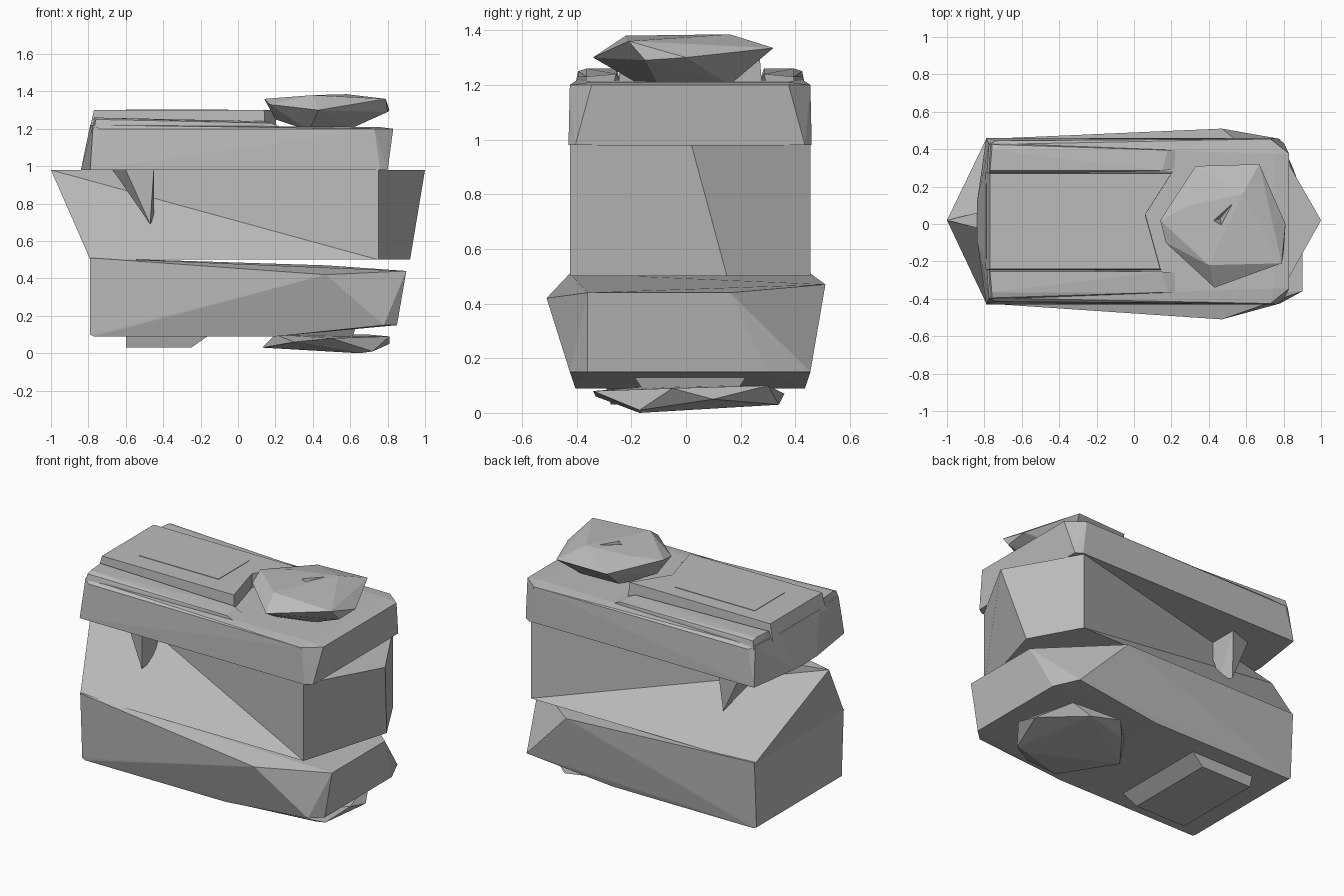
import bpy
import bmesh

# Remove the default object only
default_object = bpy.data.objects.get("Cube")
if default_object:
    bpy.data.objects.remove(default_object, do_unlink=True)

# Single flat colour
grey = bpy.data.materials.new("plain grey")
grey.use_nodes = True
grey.diffuse_color = (.5, .5, .5, 1)
grey.node_tree.nodes["Principled BSDF"].inputs["Base Color"].default_value = (.5, .5, .5, 1)

CENTRE_Y = .015


def finish(bm, name):
    """Turn a bmesh into a flat shaded grey object."""
    bmesh.ops.recalc_face_normals(bm, faces=bm.faces[:])
    mesh = bpy.data.meshes.new(name)
    bm.to_mesh(mesh)
    bm.free()
    mesh.materials.append(grey)
    part = bpy.data.objects.new(name, mesh)
    bpy.context.scene.collection.objects.link(part)
    return part


def faceted_block(name, points):
    """Convex faceted solid wrapped around a few corner points."""
    bm = bmesh.new()
    for point in points:
        bm.verts.new(point)
    result = bmesh.ops.convex_hull(bm, input=bm.verts[:])
    unused = [item for item in result["geom_interior"] if isinstance(item, bmesh.types.BMVert)]
    bmesh.ops.delete(bm, geom=unused, context="VERTS")
    return finish(bm, name)


def both_sides(points):
    """Corner points given as x, half width, z and repeated front and back."""
    return [(x, CENTRE_Y + side * width, z) for x, width, z in points for side in (-1, 1)]


def tapered_panel(name, outline, bottom, top, flare):
    """Prism with an outline that spreads slightly towards its base."""
    bm = bmesh.new()
    lower = [bm.verts.new((x * (1 + flare), y * (1 + flare), bottom)) for x, y in outline]
    upper = [bm.verts.new((x, y, top)) for x, y in outline]
    bm.faces.new(lower[::-1])
    bm.faces.new(upper)
    count = len(outline)
    for i in range(count):
        j = (i + 1) % count
        bm.faces.new((lower[i], lower[j], upper[j], upper[i]))
    return finish(bm, name)


def folded_body(name):
    """Body with pointed ends whose long sides fold inwards along a diagonal."""
    bm = bmesh.new()
    left_tip = bm.verts.new((-1, .02, .98))
    right_tip = bm.verts.new((1, .02, .98))
    right_foot = bm.verts.new((.92, .15, .5))
    foot_left, foot_right, top_right = [
        [bm.verts.new((x, CENTRE_Y + side * .44, z)) for side in (-1, 1)]
        for x, z in ((-.79, .5), (.75, .5), (.75, .98))
    ]
    for i in range(2):
        bm.faces.new((foot_left[i], foot_right[i], left_tip))
        bm.faces.new((foot_right[i], top_right[i], left_tip))
        bm.faces.new((foot_right[i], right_foot, right_tip, top_right[i]))
    bm.faces.new((*foot_left, left_tip))
    bm.faces.new((left_tip, top_right[0], right_tip, top_right[1]))
    bm.faces.new((foot_left[0], foot_left[1], foot_right[1], right_foot, foot_right[0]))
    return finish(bm, name)


# Lower body, bulging near its outlet end
faceted_block("lower_body", both_sides([
    (-.77, .42, .09), (-.79, .44, .51), (-.79, .42, .1),
    (.2, .42, .09), (.78, .44, .15),
]) + [
    (.47, -.51, .42), (.47, .51, .47), (.85, -.36, .15), (.85, .3, .15),
    (.9, -.36, .44), (.9, .16, .44),
])

# Middle body with pointed ends
folded_body("middle_body")

# Lid with slanted end and clipped corners
faceted_block("lid", both_sides([
    (-.84, .1, .98), (-.79, .445, .98), (.76, .445, .98), (.8, .42, .98),
    (-.775, .41, 1.22), (.73, .44, 1.2), (.83, .36, 1.2), (.75, .36, 1.21),
    (-.74, .43, 1.2), (-.79, .2, 1.22),
]))

# Raised lid panel with a notched end, and its thin inset plate
tapered_panel("lid_panel", [
    (-.77, -.24), (.14, -.24), (.06, .05), (.2, .27), (-.77, .27),
], 1.2, 1.3, .03)
tapered_panel("lid_plate", [
    (-.6, -.12), (-.05, -.12), (-.05, .18), (-.6, .18),
], 1.298, 1.303, 0)

# Rails beside the panel and side fins under the lid
for side, label in ((-1, "front"), (1, "back")):
    rail = [
        (-.77, .42, 1.2), (-.76, .41, 1.25), (-.76, .38, 1.26),
        (-.6, .41, 1.23), (-.77, .27, 1.26), (.15, .27, 1.24),
        (.18, .38, 1.23), (.25, .38, 1.2), (.25, .28, 1.2), (-.78, .25, 1.2),
    ]
    faceted_block(label + "_rail", [(x, CENTRE_Y + side * w, z) for x, w, z in rail])
    fin = [
        (-.67, .1, .98), (-.6, .27, .98), (-.45, .32, .98), (-.45, .1, .98),
        (-.47, .29, .69), (-.45, .2, .72),
    ]
    faceted_block(label + "_fin", [(x, CENTRE_Y + side * w, z) for x, w, z in fin])

# Irregular top cap
cap = faceted_block("top_cap", [
    (.14, .02, 1.36), (.17, -.1, 1.33), (.33, .31, 1.33), (.67, .32, 1.335),
    (.81, 0, 1.3), (.79, -.21, 1.36), (.43, -.34, 1.3), (.8, -.15, 1.29),
    (.4, -.22, 1.38), (.58, .16, 1.385), (.3, .1, 1.37),
    (.38, -.15, 1.19), (.6, -.1, 1.2), (.6, .16, 1.2), (.35, .15, 1.2),
    (.2, 0, 1.25),
])

# Small slot cut in the cap
cutter = faceted_block("cap_slot_cutter", [
    (.4, .01, 1.45), (.47, -.03, 1.45), (.57, .16, 1.45), (.46, .03, 1.28),
])
cutter.hide_render = True
cutter.hide_viewport = True
slot = cap.modifiers.new("slot", "BOOLEAN")
slot.operation = "DIFFERENCE"
slot.object = cutter

# Bottom cap with its neck
faceted_block("bottom_cap", [
    (.13, .03, .03), (.2, -.1, .1), (.2, .15, .1), (.3, -.33, .06),
    (.5, -.34, .08), (.72, -.17, .01), (.5, .05, .03), (.6, .34, .03),
    (.4, .36, .07), (.81, .1, .05), (.81, -.05, .09), (.7, .3, .1),
    (.3, .25, .04), (.65, -.17, 0),
])
faceted_block("bottom_neck", both_sides([
    (.25, .15, .05), (.3, .25, .2), (.65, .25, .2), (.6, .15, .05),
]))

# Foot slab below the body
faceted_block("foot_slab", both_sides([
    (-.6, .29, .03), (-.25, .29, .03), (-.6, .31, .1), (-.15, .31, .1),
]))
